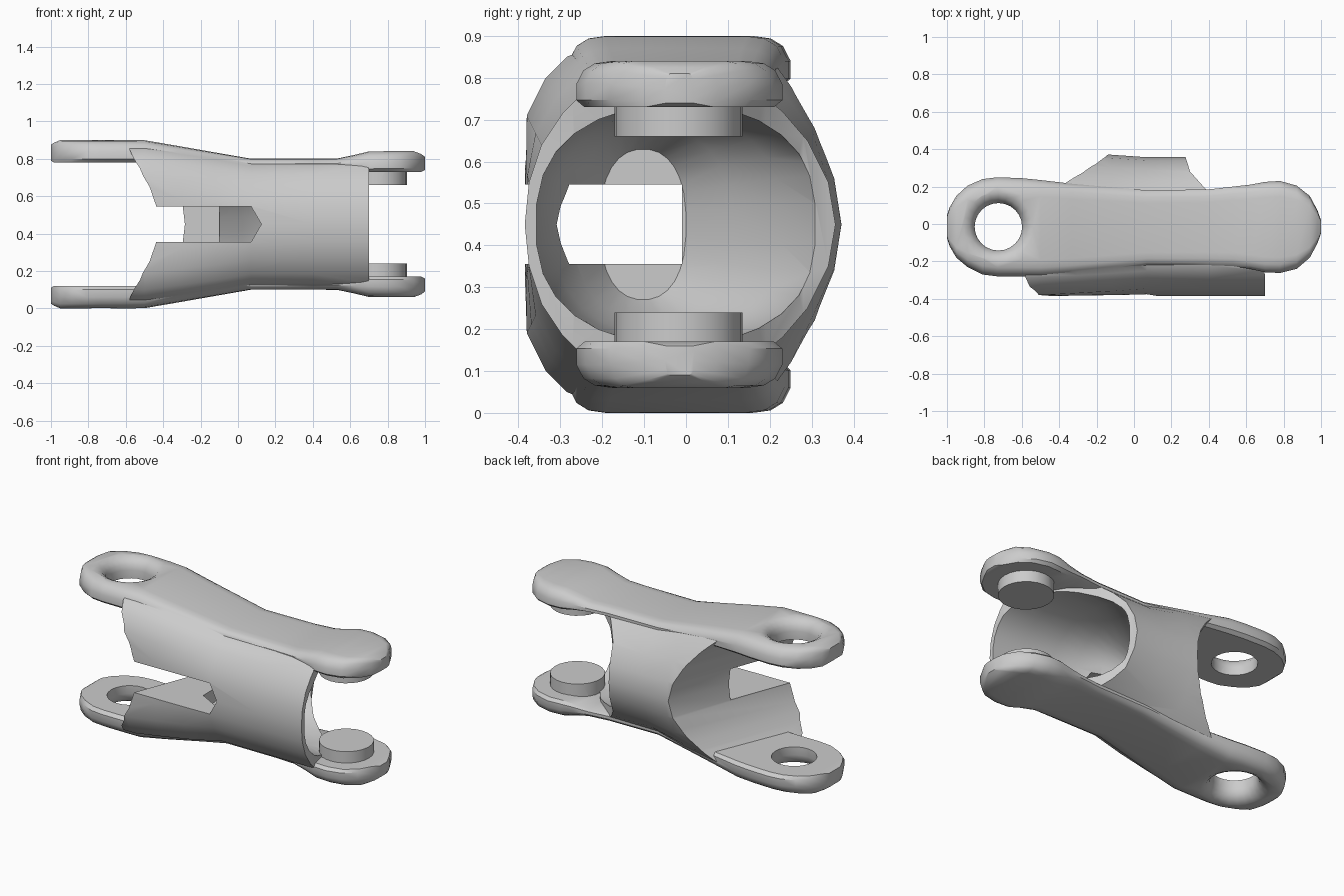
import bpy, bmesh
from math import cos, sin, pi, copysign

if "Cube" in bpy.data.objects:
    bpy.data.objects.remove(bpy.data.objects["Cube"])

MID = 0.45  # height of the symmetry plane


def loft(name, rings, cutter=False):
    """Closed solid skinned through rings of equal point count."""
    bm = bmesh.new()
    rows = [[bm.verts.new(p) for p in ring] for ring in rings]
    n = len(rows[0])
    for a, b in zip(rows, rows[1:]):
        for i in range(n):
            bm.faces.new((a[i], a[(i + 1) % n], b[(i + 1) % n], b[i]))
    bm.faces.new(rows[0])
    bm.faces.new(rows[-1])
    bmesh.ops.recalc_face_normals(bm, faces=bm.faces)
    me = bpy.data.meshes.new(name)
    bm.to_mesh(me)
    bm.free()
    ob = bpy.data.objects.new(name, me)
    bpy.context.collection.objects.link(ob)
    ob.hide_render = cutter
    return ob


def boolean(ob, tool, op):
    m = ob.modifiers.new("bool", "BOOLEAN")
    m.operation, m.object, m.solver = op, tool, "EXACT"
    bpy.ops.object.select_all(action="DESELECT")
    bpy.context.view_layer.objects.active = ob
    ob.select_set(True)
    bpy.ops.object.modifier_apply(modifier=m.name)
    bpy.data.objects.remove(tool)


def prism(name, pts, lo, hi, axis):
    def place(p, t):
        return (p[0], p[1], t + MID) if axis == "z" else (p[0], t, p[1] + MID)
    return loft(name, [[place(p, t) for p in pts] for t in (lo, hi)], True)


def lathe(name, cx, cy, steps, s, n=24, cutter=False):
    return loft(name, [[(cx + r * cos(2 * pi * i / n), cy + r * sin(2 * pi * i / n), MID + s * z)
                        for i in range(n)] for r, z in steps], cutter)


# Body: half sections (y, z) at the wide and the narrow end
wide = [(-.385, 0), (-.385, .14), (-.38, .26), (-.335, .35), (-.285, .40), (-.2, .435),
        (.15, .435), (.21, .41), (.26, .35), (.32, .25), (.37, .12), (.39, 0)]
narrow = [(-.385, 0), (-.375, .1), (-.345, .19), (-.295, .265), (-.25, .31), (-.18, .34),
          (.12, .34), (.175, .315), (.23, .27), (.29, .2), (.34, .1), (.357, 0)]


def body_ring(x, t):
    half = [(a[0] + (b[0] - a[0]) * t, a[1] + (b[1] - a[1]) * t) for a, b in zip(wide, narrow)]
    pts = half + [(y, -z) for y, z in half[-2:0:-1]]
    return [(x, y, MID + z) for y, z in pts]


body = loft("link_body", [body_ring(x, t) for x, t in
                          ((-.7, 0), (-.5, 0), (-.3, .3), (-.12, .6), (.07, 1), (.4, 1), (.7, 1))])

# Cavity opening towards the right end
def cavity_ring(x, y0, y1, h, n=28):
    c, a = (y0 + y1) / 2, (y1 - y0) / 2
    out = []
    for i in range(n):
        t = 2 * pi * (i + .5) / n
        out.append((x, c + a * copysign(abs(cos(t)) ** .9, cos(t)),
                    MID + h * copysign(abs(sin(t)) ** .8, sin(t))))
    return out


cavity = loft("cavity_cutter", [cavity_ring(*s) for s in (
    (.8, -.36, .33, .287), (.5, -.355, .325, .285), (.3, -.345, .315, .28), (.15, -.32, .23, .265),
    (.02, -.27, .11, .23), (-.1, -.205, .0, .18))], True)
boolean(body, cavity, "DIFFERENCE")

# Concave slanted left face
rings = []
for k in range(-6, 7):
    z = k * .1
    rings.append([(-2, -.6, MID + z)] +
                 [(-.28 + .38 * y - 1.2 * z * z, y, MID + z) for y in (-.6, .6)] + [(-2, .6, MID + z)])
boolean(body, loft("left_face_cutter", rings, True), "DIFFERENCE")

# Right end: long at the front, short at the back
end = [(.7, -.6), (.7, -.27), (.66, -.1), (.54, .06), (.38, .19), (.3, .28), (.275, .36),
       (.27, .6), (1.6, .6), (1.6, -.6)]
boolean(body, prism("right_end_cutter", end, -.7, .7, "z"), "DIFFERENCE")

# Front slot with pointed end
slot = [(-1.2, -.095), (.07, -.095), (.125, 0), (.07, .095), (-1.2, .095)]
boolean(body, prism("slot_cutter", slot, -.7, -.01, "y"), "DIFFERENCE")

# Arms: stations of x, front y, back y, inner z, outer z
arm = [(-1, -.075, .045, .34, .425), (-.985, -.12, .09, .33, .435), (-.95, -.18, .15, .33, .45),
       (-.89, -.23, .205, .33, .45), (-.81, -.27, .24, .33, .45), (-.73, -.28, .25, .33, .45),
       (-.6, -.28, .245, .33, .45), (-.5, -.28, .235, .33, .449), (-.33, -.265, .215, .325, .42),
       (.07, -.22, .18, .3, .35), (.4, -.22, .185, .3, .35), (.53, -.225, .2, .3, .351),
       (.62, -.24, .21, .29, .37), (.7, -.258, .225, .28, .389), (.78, -.262, .23, .28, .39),
       (.87, -.24, .205, .28, .39), (.94, -.18, .15, .28, .39), (.98, -.105, .075, .28, .375),
       (1, -.05, .02, .29, .36)]


def arm_ring(s, x, a, b, zi, zo):
    d, w = zo - zi, b - a
    side = [(0, zi + .15 * d), (0, zi + .5 * d), (.035, zi + .8 * d), (.09, zi + .95 * d), (.17, zo)]
    pts = [(a + .04 * w, zi)] + [(a + f * w, z) for f, z in side]
    pts += [(b - f * w, z) for f, z in reversed(side)] + [(b - .04 * w, zi)]
    return [(x, y, MID + s * z) for y, z in pts]


for s in (1, -1):
    plate = loft("arm", [arm_ring(s, *st) for st in arm])
    hole = [(.127, .2), (.127, .38), (.135, .41), (.155, .435), (.19, .452), (.21, .5)]
    boolean(plate, lathe("hole_cutter", -.725, -.015, hole, s, cutter=True), "DIFFERENCE")
    boolean(body, plate, "UNION")
    # Round pivot boss on the inner face of the right fork
    boss = lathe("boss", .75, -.018, [(.153, .21), (.153, .31)], s)
    boolean(body, boss, "UNION")

bpy.ops.object.select_all(action="DESELECT")
body.select_set(True)
bpy.context.view_layer.objects.active = body
bpy.ops.object.shade_smooth_by_angle(angle=0.6)
